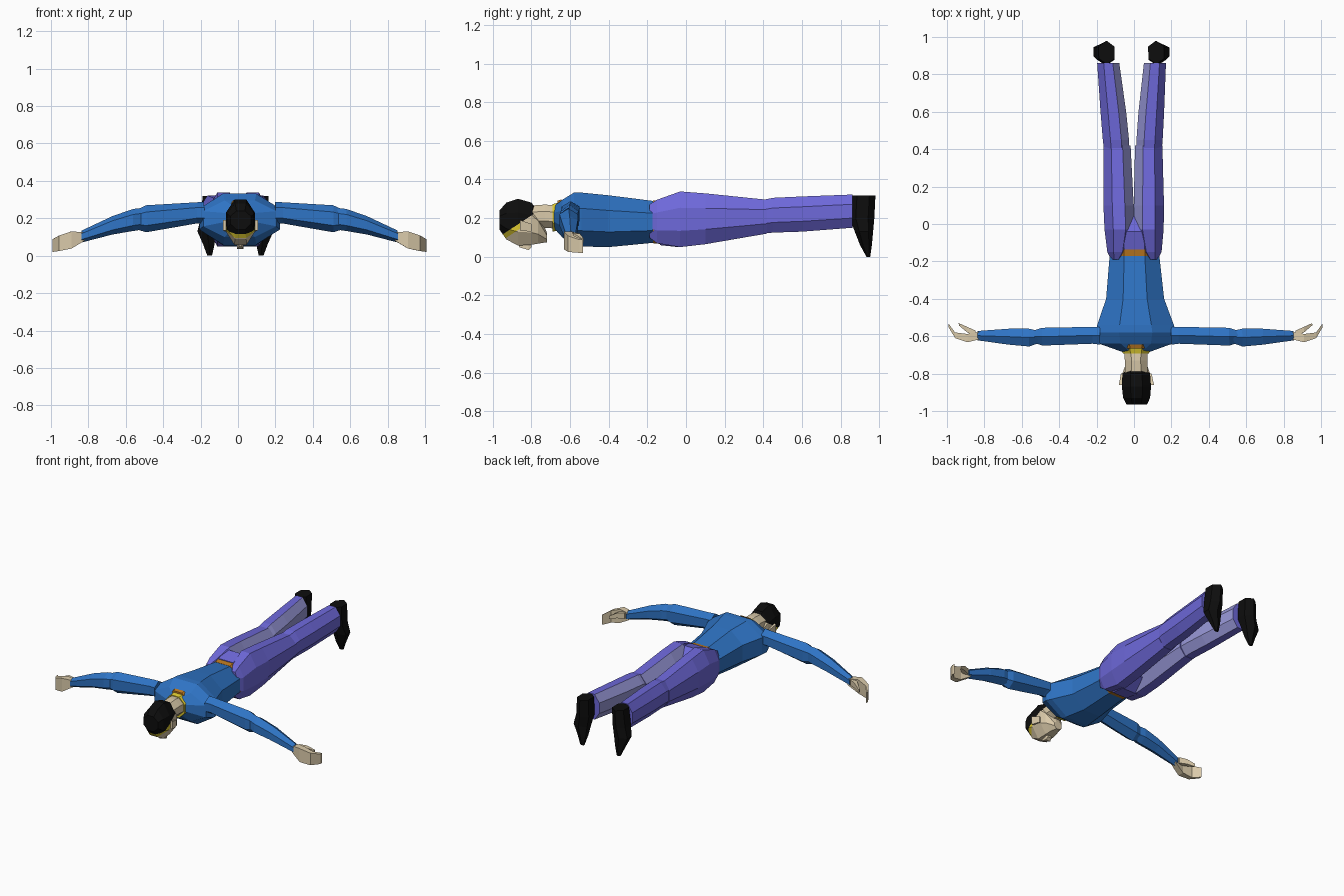
import bpy, bmesh, math
from mathutils import Vector


def material(name, rgb):
    m = bpy.data.materials.new(name)
    m.diffuse_color = (*rgb, 1)
    return m


BLUE = material("blue cloth", (0.028, 0.175, 0.56))
PURPLE = material("purple cloth", (0.155, 0.14, 0.70))
LAVENDER = material("pale lavender cloth", (0.30, 0.30, 0.66))
SKIN = material("skin", (0.70, 0.59, 0.40))
BLACK = material("black", (0.004, 0.004, 0.004))
ORANGE = material("orange", (0.50, 0.19, 0.015))
YELLOW = material("yellow", (0.72, 0.58, 0.03))

# which coordinates the section's length, a-range and b-range drive
AXES = {"x": (0, 1, 2), "y": (1, 0, 2), "z": (2, 0, 1)}


def loft(name, axis, sections, mats, n=8, side=1, rule=None, cuts=()):
    """Skin n-sided rings; a section is (t, a_min, a_max, b_min, b_max)."""
    bm = bmesh.new()
    it, ia, ib = AXES[axis]
    grow = 1 / math.cos(math.pi / n)
    rings = []
    for t, a0, a1, b0, b1 in sections:
        ring = []
        for i in range(n):
            ang = 2 * math.pi * (i + 0.5) / n
            p = [0, 0, 0]
            p[it] = t
            p[ia] = (a0 + a1) / 2 + (a1 - a0) / 2 * grow * math.cos(ang)
            p[ib] = (b0 + b1) / 2 + (b1 - b0) / 2 * grow * math.sin(ang)
            ring.append(bm.verts.new(p))
        rings.append(ring)
    for r, s in zip(rings, rings[1:]):
        for i in range(n):
            j = (i + 1) % n
            bm.faces.new((r[i], r[j], s[j], s[i]))
    bm.faces.new(rings[0])
    bm.faces.new(rings[-1])
    for co, no in cuts:
        bmesh.ops.bisect_plane(bm, geom=bm.verts[:] + bm.edges[:] + bm.faces[:],
                               plane_co=co, plane_no=no)
    bmesh.ops.recalc_face_normals(bm, faces=bm.faces)
    if rule:
        for f in bm.faces:
            f.material_index = rule(f.calc_center_median(), f.normal)
    for v in bm.verts:  # mirror, then the slight lean of the whole body
        v.co.x = v.co.x * side - 0.015 * v.co.y
    bmesh.ops.recalc_face_normals(bm, faces=bm.faces)
    me = bpy.data.meshes.new(name)
    bm.to_mesh(me)
    bm.free()
    for m in mats:
        me.materials.append(m)
    ob = bpy.data.objects.new(name, me)
    bpy.context.collection.objects.link(ob)
    return ob


# torso
loft("torso", "y", [
    (-0.685, -0.07, 0.07, 0.15, 0.26),
    (-0.64, -0.195, 0.195, 0.10, 0.295),
    (-0.58, -0.215, 0.215, 0.06, 0.332),
    (-0.54, -0.205, 0.205, 0.053, 0.332),
    (-0.40, -0.155, 0.155, 0.05, 0.318),
    (-0.14, -0.13, 0.13, 0.075, 0.285)], [BLUE])

# belt, pelvis and collar
loft("belt", "y", [(-0.17, -0.135, 0.135, 0.07, 0.29),
                   (-0.12, -0.138, 0.138, 0.065, 0.298)], [ORANGE])
loft("pelvis", "y", [(-0.135, -0.13, 0.13, 0.06, 0.30),
                     (-0.04, -0.14, 0.14, 0.05, 0.325),
                     (0.06, -0.06, 0.06, 0.11, 0.24)], [PURPLE])
loft("collar_back", "y", [(-0.665, -0.075, 0.075, 0.16, 0.29),
                          (-0.645, -0.08, 0.08, 0.16, 0.297)], [ORANGE])
loft("collar", "y", [(-0.692, -0.07, 0.07, 0.13, 0.272),
                     (-0.662, -0.078, 0.078, 0.135, 0.28)], [YELLOW])

# neck
loft("neck", "y", [(-0.80, -0.06, 0.06, 0.15, 0.265),
                   (-0.73, -0.06, 0.06, 0.15, 0.27),
                   (-0.66, -0.065, 0.065, 0.145, 0.265)], [SKIN])

# head: hair above a slanted hairline, yellow fringe over the brow
NO = Vector((0, -0.55, 0.835)).normalized()
HAIR, FRINGE = Vector((0, -0.95, 0.115)), Vector((0, -0.95, 0.085))


def head_rule(c, n):
    if (c - HAIR).dot(NO) > 0:
        return 0
    return 1 if (c - FRINGE).dot(NO) > 0 and c.y < -0.86 else 2


loft("head", "y", [
    (-0.965, -0.055, 0.055, 0.14, 0.24),
    (-0.93, -0.072, 0.072, 0.09, 0.28),
    (-0.87, -0.078, 0.078, 0.058, 0.30),
    (-0.80, -0.074, 0.074, 0.062, 0.28),
    (-0.765, -0.062, 0.062, 0.068, 0.235),
    (-0.72, -0.03, 0.03, 0.075, 0.125)], [BLACK, YELLOW, SKIN],
    rule=head_rule, cuts=[(HAIR, NO), (FRINGE, NO), (Vector((0, -0.86, 0)), (0, 1, 0))])
loft("nose", "y", [(-0.865, -0.007, 0.007, 0.05, 0.08),
                   (-0.815, -0.018, 0.018, 0.035, 0.08),
                   (-0.80, -0.014, 0.014, 0.05, 0.08)], [SKIN], n=4)


def inner(c, n):
    return 1 if n.x < -0.5 and c.y > 0 else 0


for side, tag in ((1, "right"), (-1, "left")):
    # ear
    loft(tag + "_ear", "y", [(-0.86, 0.07, 0.094, 0.135, 0.19),
                             (-0.80, 0.065, 0.082, 0.13, 0.17)], [SKIN], n=4, side=side)
    # arm
    loft(tag + "_upper_arm", "x", [
        (0.19, -0.645, -0.55, 0.18, 0.28),
        (0.23, -0.64, -0.55, 0.18, 0.278),
        (0.50, -0.65, -0.555, 0.135, 0.26),
        (0.56, -0.63, -0.575, 0.15, 0.235)], [BLUE], n=6, side=side)
    loft(tag + "_forearm", "x", [
        (0.50, -0.63, -0.575, 0.15, 0.25),
        (0.57, -0.655, -0.56, 0.14, 0.242),
        (0.68, -0.645, -0.56, 0.12, 0.205),
        (0.845, -0.622, -0.572, 0.075, 0.13)], [BLUE], n=6, side=side)
    # hand and thumb
    loft(tag + "_hand", "x", [
        (0.83, -0.615, -0.575, 0.08, 0.125),
        (0.90, -0.632, -0.588, 0.038, 0.13),
        (0.965, -0.61, -0.58, 0.025, 0.108),
        (1.0, -0.552, -0.532, 0.02, 0.088)], [SKIN], n=4, side=side)
    loft(tag + "_thumb", "x", [
        (0.855, -0.60, -0.57, 0.085, 0.125),
        (0.90, -0.58, -0.55, 0.085, 0.12),
        (0.945, -0.542, -0.53, 0.075, 0.095)], [SKIN], n=4, side=side)
    # leg
    loft(tag + "_thigh", "y", [
        (-0.19, 0.07, 0.125, 0.10, 0.27),
        (-0.15, 0.03, 0.145, 0.07, 0.295),
        (-0.03, -0.002, 0.158, 0.05, 0.338),
        (0.10, 0.0, 0.162, 0.065, 0.328),
        (0.42, 0.012, 0.158, 0.12, 0.295)], [PURPLE, LAVENDER], side=side, rule=inner)
    loft(tag + "_shin", "y", [
        (0.40, 0.02, 0.155, 0.12, 0.295),
        (0.45, 0.02, 0.16, 0.125, 0.305),
        (0.60, 0.033, 0.17, 0.13, 0.312),
        (0.862, 0.066, 0.184, 0.15, 0.322)], [PURPLE, LAVENDER], side=side, rule=inner)
    # shoe, toes hanging to the floor
    loft(tag + "_shoe", "z", [
        (0.0, 0.125, 0.15, 0.935, 0.952),
        (0.06, 0.112, 0.172, 0.905, 0.958),
        (0.13, 0.102, 0.203, 0.88, 0.962),
        (0.20, 0.09, 0.185, 0.855, 0.966),
        (0.318, 0.09, 0.175, 0.862, 0.972)], [BLACK], n=6, side=side)
